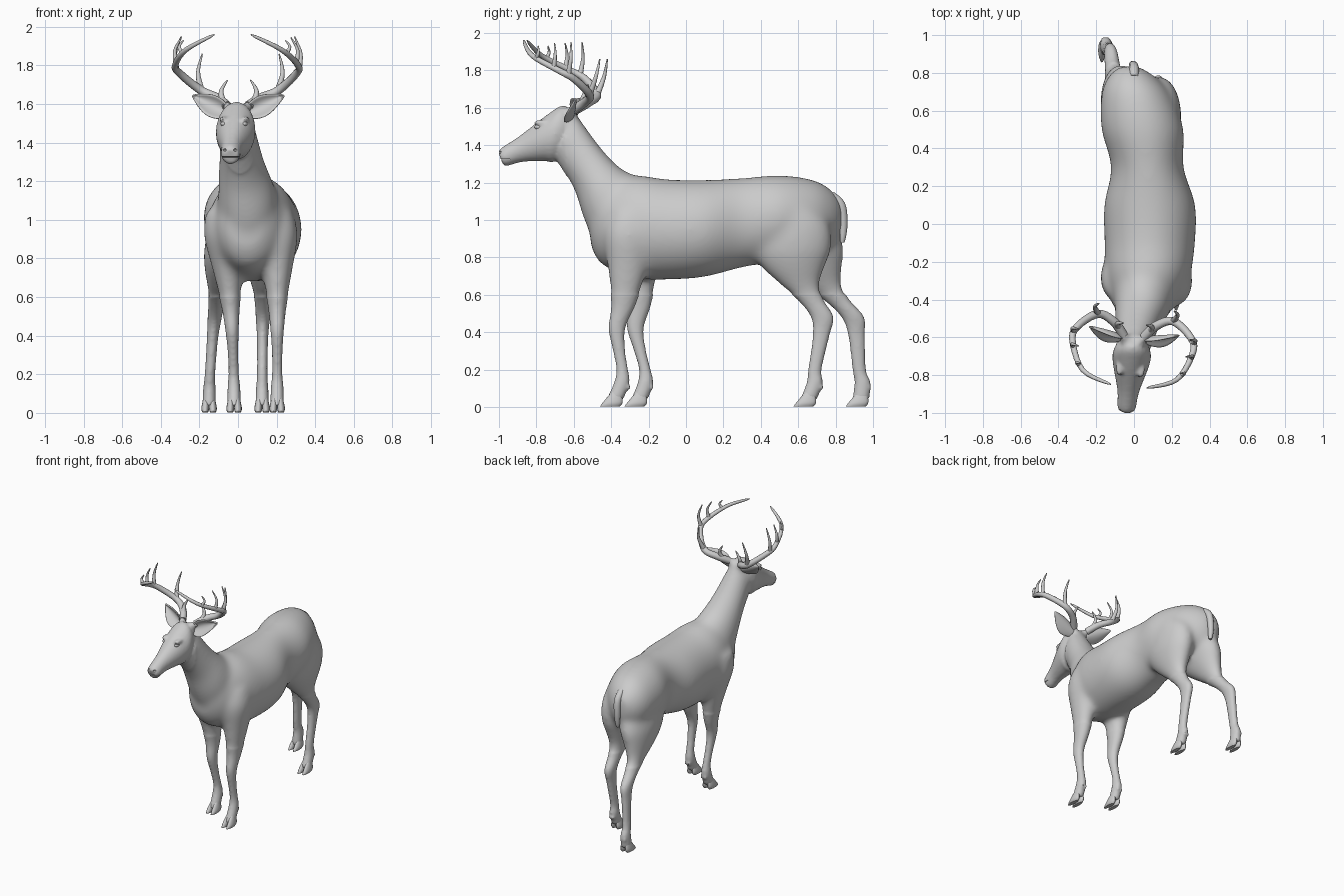
import bpy, bmesh, math
from mathutils import Vector, Matrix

if "Cube" in bpy.data.objects:
    bpy.data.objects.remove(bpy.data.objects["Cube"])

# The head is turned slightly about the top of the neck
PIVOT = Vector((0, -0.58, 0))
TURN = Matrix.Translation(PIVOT) @ Matrix.Rotation(-0.1, 4, 'Z') @ Matrix.Translation(-PIVOT)


def smooth_rows(rows, n=5):
    """Catmull-Rom interpolation of rows of numbers."""
    out = []
    for i in range(len(rows) - 1):
        a, b, c, d = (rows[max(i - 1, 0)], rows[i], rows[i + 1], rows[min(i + 2, len(rows) - 1)])
        for k in range(n):
            t = k / n
            out.append([0.5 * (2 * q + (r - p) * t + (2 * p - 5 * q + 4 * r - s) * t * t
                               + (3 * q - p - 3 * r + s) * t ** 3) for p, q, r, s in zip(a, b, c, d)])
    return out + [list(rows[-1])]


def loft(bm, rows, mat=Matrix(), sides=24):
    """Closed tube; each row is centre x, half width, and two opposite (y, z) points."""
    rings = []
    for cx, rx, y1, z1, y2, z2 in smooth_rows(rows):
        ring = []
        for k in range(sides):
            a = 2 * math.pi * k / sides
            s = math.sin(a) / 2
            ring.append(bm.verts.new(mat @ Vector((cx + rx * math.cos(a),
                                                   (y1 + y2) / 2 + (y1 - y2) * s,
                                                   (z1 + z2) / 2 + (z1 - z2) * s))))
        rings.append(ring)
    for p, q in zip(rings, rings[1:]):
        for k in range(sides):
            bm.faces.new((p[k], p[k - 1], q[k - 1], q[k]))
    bm.faces.new(rings[0])
    bm.faces.new(rings[-1])


def ball(bm, loc, size, mat=Matrix()):
    m = mat @ Matrix.Translation(loc) @ Matrix.Diagonal((*size, 1))
    bmesh.ops.create_uvsphere(bm, u_segments=20, v_segments=12, radius=1, matrix=m)


def shade(ob):
    bpy.ops.object.select_all(action='DESELECT')
    ob.select_set(True)
    bpy.context.view_layer.objects.active = ob
    bpy.ops.object.shade_smooth_by_angle(angle=math.radians(50))


def finish(bm, name):
    bmesh.ops.recalc_face_normals(bm, faces=bm.faces)
    me = bpy.data.meshes.new(name)
    bm.to_mesh(me)
    bm.free()
    ob = bpy.data.objects.new(name, me)
    bpy.context.collection.objects.link(ob)
    shade(ob)
    return ob


def apply_mod(ob, kind, **props):
    bpy.context.view_layer.objects.active = ob
    m = ob.modifiers.new(kind, kind)
    for k, v in props.items():
        setattr(m, k, v)
    bpy.ops.object.modifier_apply(modifier=m.name)


def tapered_curve(name, strands):
    """Round tubes; each strand is a list of (point, radius)."""
    cu = bpy.data.curves.new(name, 'CURVE')
    cu.dimensions = '3D'
    cu.bevel_depth, cu.bevel_resolution, cu.use_fill_caps = 1, 3, True
    for strand in strands:
        sp = cu.splines.new('POLY')
        sp.points.add(len(strand) - 1)
        sp.use_smooth = True
        for p, (co, r) in zip(sp.points, strand):
            p.co = (*co, 1)
            p.radius = r
    bpy.context.collection.objects.link(bpy.data.objects.new(name, cu))


# Torso: y, half width, top, bottom (the back is bowed sideways)
torso = [(.835, .05, 1.09, .95), (.78, .125, 1.16, .86), (.68, .185, 1.215, .81), (.5, .218, 1.24, .78),
         (.3, .192, 1.225, .745), (.1, .242, 1.215, .695), (-.1, .24, 1.218, .68), (-.28, .222, 1.24, .69),
         (-.45, .155, 1.2, .76), (-.51, .09, 1.1, .86)]
# Neck: centre x, half width, nape y z, throat y z
neck = [(.055, .17, -.24, 1.225, -.45, .78), (.045, .148, -.35, 1.28, -.545, 1.0),
        (.02, .12, -.46, 1.395, -.60, 1.165), (0, .092, -.585, 1.57, -.70, 1.33)]
# Head: half width, forehead y z, jaw y z
head = [(.065, -.57, 1.55, -.64, 1.35), (.1, -.65, 1.612, -.71, 1.31), (.095, -.74, 1.565, -.76, 1.315),
        (.058, -.89, 1.45, -.88, 1.31), (.048, -.985, 1.388, -.965, 1.288), (.03, -1.005, 1.365, -.985, 1.31)]
# Legs: z, half width, front y, back y
front_leg = [(1.05, .08, -.40, -.19), (.92, .108, -.44, -.17), (.74, .08, -.42, -.205), (.55, .048, -.40, -.268),
             (.42, .034, -.414, -.325), (.3, .027, -.39, -.325), (.2, .027, -.372, -.31),
             (.13, .033, -.385, -.302), (.04, .035, -.425, -.335)]
hind_leg = [(1.1, .08, .45, .66), (.98, .108, .38, .765), (.85, .113, .345, .78), (.75, .092, .40, .745),
            (.65, .06, .505, .715), (.57, .043, .60, .737), (.48, .036, .668, .789), (.38, .029, .678, .767),
            (.2, .027, .653, .725), (.13, .032, .645, .731), (.04, .035, .61, .70)]


def stance(profile, foot_x, spread, step, power):
    """Leg rows from a shared profile: foot sideways place, splay to the hip, step backwards."""
    top = profile[0][0]
    rows = []
    for z, rx, f, b in profile:
        d = step * (1 - (z / top) ** power)
        rows.append((foot_x + spread * z * z, rx, f + d, z, b + d, z))
    return rows


legs = {"right_front": stance(front_leg, .203, 0, 0, 1),
        "left_front": stance(front_leg, -.02, -.06, .132, 1.5),
        "right_hind": stance(hind_leg, .125, .015, 0, 1),
        "left_hind": stance(hind_leg, -.15, .12, .29, 1)}

# Body skin: torso, neck, head and legs fused into one surface
bm = bmesh.new()
loft(bm, [(.085 - .16 * y * y, rx, y, t, y, b) for y, rx, t, b in torso], sides=32)
loft(bm, neck)
loft(bm, [(0, *row) for row in head], TURN)
for rows in legs.values():
    loft(bm, rows)
    for s in (-1, 1):   # dew claws
        ball(bm, (rows[-1][0] + s * .014, rows[-2][4] - .006, .105), (.01, .011, .016))
for s in (-1, 1):       # brows and antler pedicles
    ball(bm, (s * .057, -.765, 1.52), (.021, .045, .016), TURN)
    ball(bm, (s * .055, -.6, 1.59), (.032, .032, .035), TURN)
body = finish(bm, "body")
apply_mod(body, 'REMESH', mode='VOXEL', voxel_size=.01)
apply_mod(body, 'SMOOTH', factor=.5, iterations=4)

# Blend shoulders, hips and neck root further
bm = bmesh.new()
bm.from_mesh(body.data)
soft = [v for v in bm.verts if v.co.z > .6 and v.co.y > -.64]
for _ in range(40):
    bmesh.ops.smooth_vert(bm, verts=soft, factor=.5, use_axis_x=True, use_axis_y=True, use_axis_z=True)
bm.to_mesh(body.data)
bm.free()

# Nostrils and mouth line
bm = bmesh.new()
for s in (-1, 1):
    ball(bm, (s * .027, -.992, 1.362), (.009, .014, .007), TURN)
ball(bm, (0, -.975, 1.325), (.07, .05, .0025), TURN)
cutter = finish(bm, "face_cutter")
cutter.hide_render = True
apply_mod(body, 'BOOLEAN', operation='DIFFERENCE', solver='EXACT', object=cutter)
bpy.data.objects.remove(cutter)
shade(body)

# Cloven hooves: two lobes reaching forward of each foot
for name, rows in legs.items():
    bm = bmesh.new()
    toe = rows[-1][2] - .034
    for s in (-1, 1):
        x = rows[-1][0] + s * .02
        loft(bm, [(x, .015, toe, .004, toe + .105, .002), (x, .02, toe + .015, .025, toe + .12, .028),
                  (x - s * .005, .012, toe + .065, .085, toe + .11, .09)], sides=16)
    finish(bm, name + "_hoof")

# Tail: hangs from the rump and tapers to a point
tail = smooth_rows([(0, .775, 1.13), (0, .828, 1.08), (-.005, .842, .98), (-.005, .836, .88)])
tapered_curve("tail", [[(p, .026 * math.sqrt(1 - (i / len(tail)) ** 3)) for i, p in enumerate(tail)]])

# Antler main beam, and tines as (index along beam, tip)
beam = smooth_rows([(.055, -.595, 1.59), (.11, -.53, 1.63), (.2, -.495, 1.67), (.30, -.57, 1.755),
                    (.32, -.65, 1.80), (.25, -.80, 1.88), (.095, -.86, 1.96)])
tines = [(3, (.06, -.53, 1.725)), (10, (.2, -.44, 1.86)), (17, (.295, -.585, 1.95)),
         (21, (.285, -.675, 1.945)), (24, (.265, -.765, 1.93))]


def beam_radius(i):
    return .003 + .023 * (1 - i / (len(beam) - 1)) ** .45


strands = [[(p, beam_radius(i)) for i, p in enumerate(beam)]]
for i, tip in tines:
    root, tip = Vector(beam[i]), Vector(tip)
    mid = (root + tip) / 2 + Vector((.02, .008, 0))
    pts = smooth_rows([root, mid, tip])
    strands.append([(p, .003 + beam_radius(i) * .7 * (1 - k / 10)) for k, p in enumerate(pts)])

for side, s in (("right", 1), ("left", -1)):
    tapered_curve(side + "_antler", [[(TURN @ Vector((s * p[0], p[1], p[2])), r) for p, r in st]
                                     for st in strands])

    # Ear: cupped leaf opening forward
    bm = bmesh.new()
    base, axis = Vector((.05, -.6, 1.55)), Vector((.19, .045, .095))
    across = Vector((-.4, .25, .85)).normalized()
    grid = []
    for i in range(15):
        u = i / 14
        w = .056 * math.sin(math.pi * (.12 + .88 * u) ** .9) + .002
        row = []
        for j in range(9):
            v = j / 4 - 1
            p = base + axis * u + across * (w * v) - Vector((0, .7 * w * v * v + .012 * u * u, 0))
            row.append(bm.verts.new(TURN @ Vector((s * p.x, p.y, p.z))))
        grid.append(row)
    for a, b in zip(grid, grid[1:]):
        for j in range(8):
            bm.faces.new((a[j], a[j + 1], b[j + 1], b[j]))
    ear = finish(bm, side + "_ear")
    apply_mod(ear, 'SOLIDIFY', thickness=.012, offset=0)
    apply_mod(ear, 'SUBSURF', levels=1)
    shade(ear)

    # Eye
    bm = bmesh.new()
    ball(bm, (s * .054, -.783, 1.497), (.016, .024, .014), TURN)
    finish(bm, side + "_eye")
